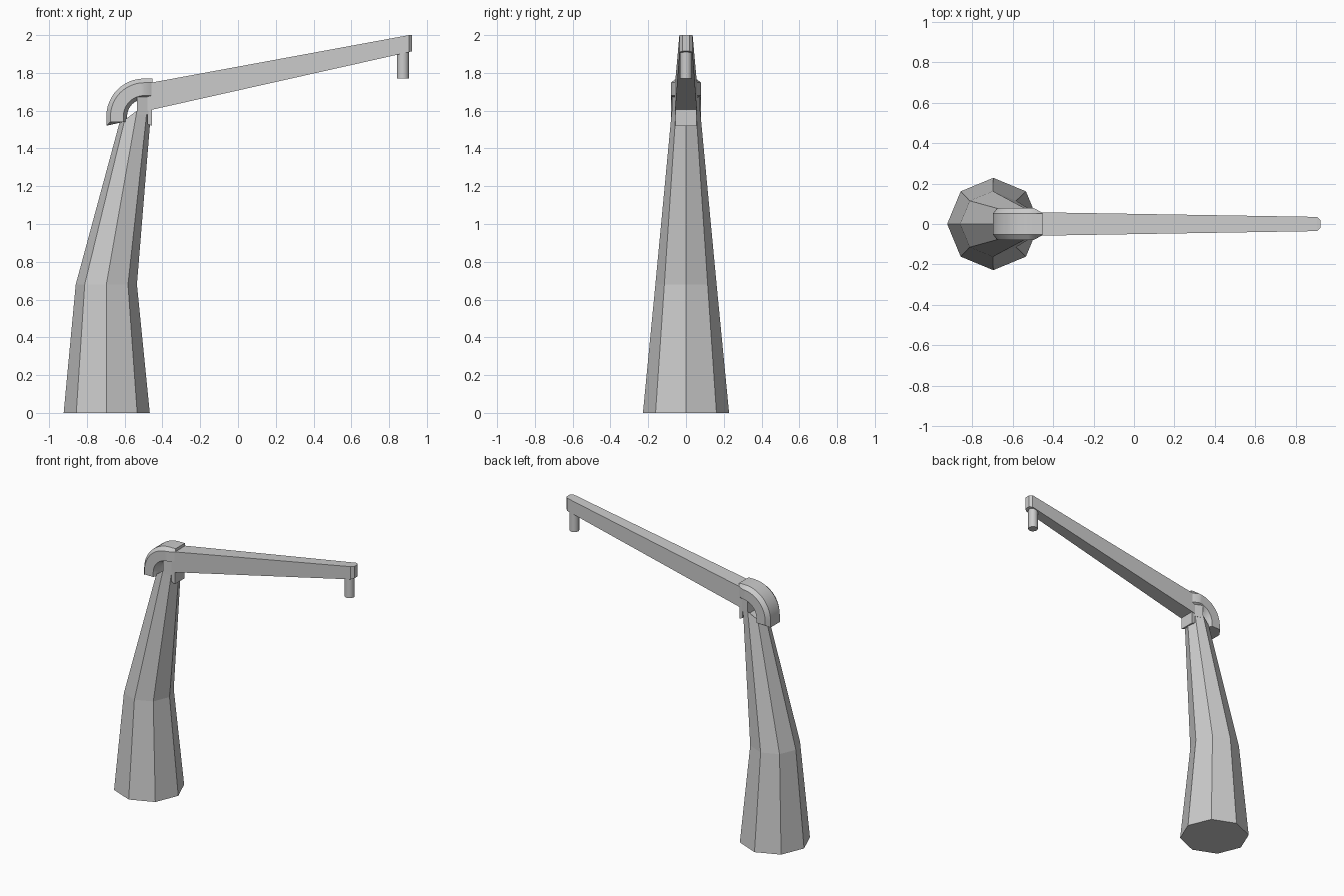
import bpy, bmesh
from math import sin, cos, pi, radians

cube = bpy.data.objects.get("Cube")
if cube:
    bpy.data.objects.remove(cube, do_unlink=True)

metal = bpy.data.materials.new("light_grey")
metal.use_nodes = True
metal.diffuse_color = (0.6, 0.6, 0.6, 1)
metal.node_tree.nodes["Principled BSDF"].inputs["Base Color"].default_value = (0.6, 0.6, 0.6, 1)


def loft(name, rings, smooth=None):
    """Skin a list of equal-length point rings and cap both ends."""
    bm = bmesh.new()
    loops = [[bm.verts.new(p) for p in ring] for ring in rings]
    for a, b in zip(loops, loops[1:]):
        for i in range(len(a)):
            j = (i + 1) % len(a)
            bm.faces.new((a[i], a[j], b[j], b[i]))
    bm.faces.new(loops[0][::-1])
    bm.faces.new(loops[-1])
    bmesh.ops.recalc_face_normals(bm, faces=bm.faces)
    mesh = bpy.data.meshes.new(name)
    bm.to_mesh(mesh)
    bm.free()
    mesh.materials.append(metal)
    obj = bpy.data.objects.new(name, mesh)
    bpy.context.collection.objects.link(obj)
    if smooth:
        bpy.ops.object.select_all(action='DESELECT')
        obj.select_set(True)
        bpy.context.view_layer.objects.active = obj
        bpy.ops.object.shade_smooth_by_angle(angle=radians(smooth))
    return obj


def circle(x, z, r, n):
    return [(x + r * cos(2 * pi * i / n), r * sin(2 * pi * i / n), z) for i in range(n)]


def slab(x, w, bottom, top):
    """Rectangle across the arm."""
    return [(x, -w, bottom), (x, w, bottom), (x, w, top), (x, -w, top)]


# Column: bent octagonal post, its top sloping down behind
base = circle(-0.695, 0, 0.228, 8)
knee = circle(-0.697, 0.68, 0.162, 8)
neck = circle(-0.535, 1.6, 0.075, 8)
top = []
for i, (k, n) in enumerate(zip(knee, neck)):
    t = 1 - 0.075 * max(0, -cos(i * pi / 4))
    top.append([a + (b - a) * t for a, b in zip(k, n)])
loft("column", [base, knee, top])

# Joint block between column, hood and arm
loft("joint", [slab(-0.535, 0.075, 1.58, 1.69),
               slab(-0.475, 0.055, 1.58, 1.75)])
loft("joint_lip", [slab(-0.48, 0.055, 1.53, 1.61),
                   slab(-0.455, 0.055, 1.52, 1.61)])

# Elbow hood: chamfered section swept round a quarter turn
half = [(0.2, 0.052), (0.178, 0.08), (0.11, 0.08), (0.09, 0.04)]
section = half + [(r, -w) for r, w in reversed(half)]
cx, cz = -0.497, 1.57


def hood_ring(a, drop=0.0, reach=0.0):
    return [(cx - r * cos(a) + reach, w, cz + r * sin(a) - drop) for r, w in section]


def lower_end():
    # Chamfered rim at the foot of the hood
    return [(cx - r, w, 1.52 if r > 0.19 else 1.54) for r, w in section]


rings = [lower_end()] + [hood_ring(i * pi / 24) for i in range(13)]
rings.append(hood_ring(pi / 2, reach=0.045))
# The flanks taper in to meet the arm
rings[-1] = [(x, max(-0.055, min(0.055, y)), z) for x, y, z in rings[-1]]
loft("elbow_hood", rings, smooth=30)

# Tapering arm with a chamfered tip
loft("arm", [slab(-0.478, 0.058, 1.6, 1.745),
             slab(0.905, 0.035, 1.91, 2.0),
             slab(0.922, 0.018, 1.915, 2.0)])

# Nozzle hanging under the tip
loft("nozzle", [circle(0.873, 1.77, 0.032, 16),
                circle(0.873, 1.94, 0.032, 16)], smooth=30)
